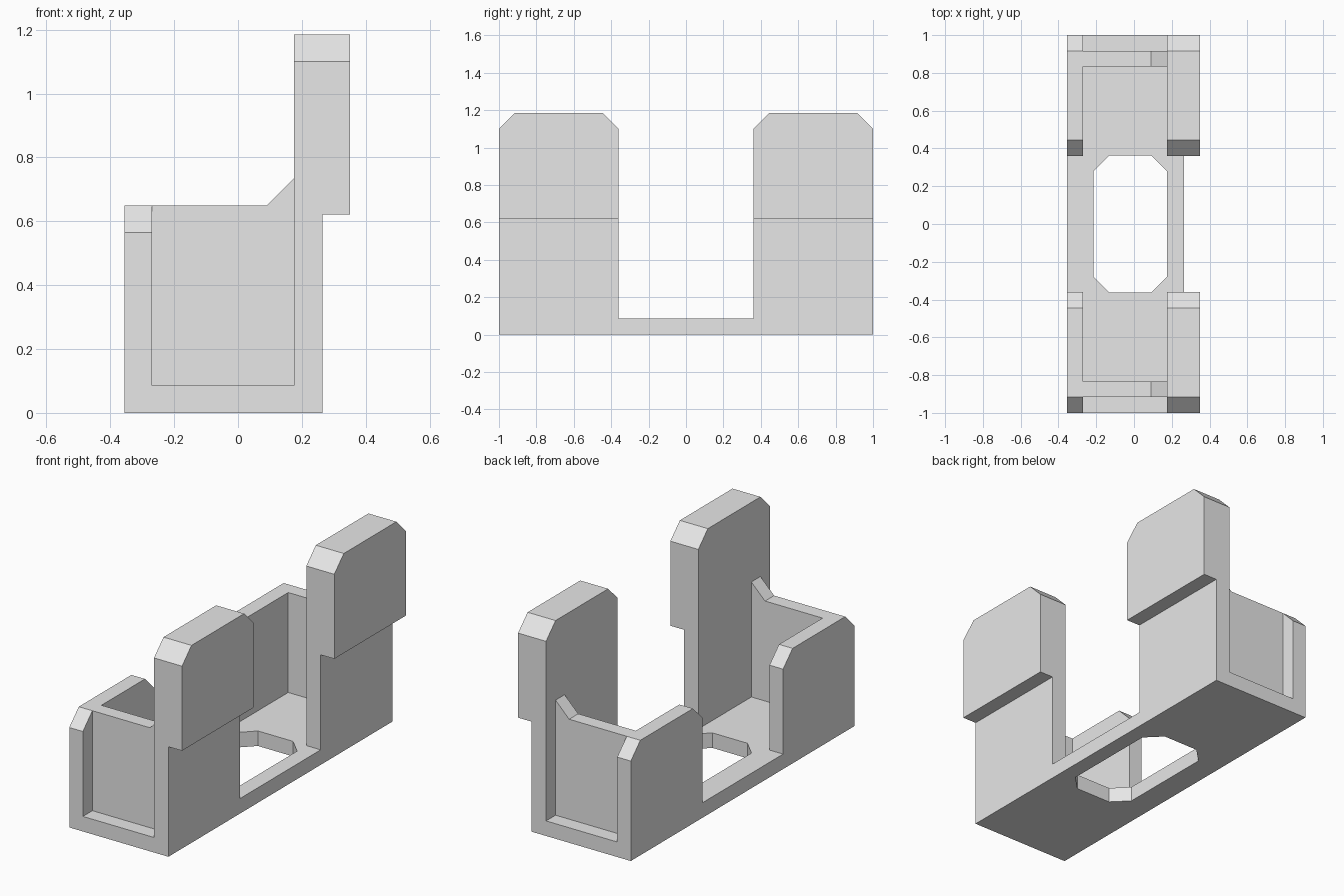
import bpy
import bmesh

if "Cube" in bpy.data.objects:
    bpy.data.objects.remove(bpy.data.objects["Cube"], do_unlink=True)

T = 0.085                      # sheet thickness, also the chamfer size
LEFT, RIGHT = -0.355, 0.265    # outer faces of the body
INNER_L, INNER_R = LEFT + T, 0.175
GAP, END = 0.36, 1.0           # inner and outer ends of the walls along y

grey = bpy.data.materials.new("light grey")
grey.use_nodes = True
colour = (0.8, 0.8, 0.8, 1)
grey.diffuse_color = colour
grey.node_tree.nodes["Principled BSDF"].inputs["Base Color"].default_value = colour


def prism(name, outline, axis, start, stop, chamfer_top=False):
    """Extrude a 2D outline along y (outline in x, z) or z (outline in x, y)."""
    bm = bmesh.new()
    verts = [bm.verts.new((a, start, b) if axis == "y" else (a, b, start)) for a, b in outline]
    face = bm.faces.new(verts)
    result = bmesh.ops.extrude_face_region(bm, geom=[face])
    moved = [v for v in result["geom"] if isinstance(v, bmesh.types.BMVert)]
    d = stop - start
    bmesh.ops.translate(bm, verts=moved, vec=(0, d, 0) if axis == "y" else (0, 0, d))
    bmesh.ops.recalc_face_normals(bm, faces=bm.faces)
    if chamfer_top:
        # cut the two top corners that run across the wall
        top = max(v.co.z for v in bm.verts)
        edges = [e for e in bm.edges
                 if all(abs(v.co.z - top) < 1e-5 for v in e.verts)
                 and abs(e.verts[0].co.y - e.verts[1].co.y) < 1e-5]
        bmesh.ops.bevel(bm, geom=edges, offset=T, offset_type="OFFSET",
                        segments=1, affect="EDGES")
    mesh = bpy.data.meshes.new(name)
    bm.to_mesh(mesh)
    bm.free()
    mesh.materials.append(grey)
    obj = bpy.data.objects.new(name, mesh)
    bpy.context.collection.objects.link(obj)
    return obj


def mirror_y(obj):
    mod = obj.modifiers.new("front and back", "MIRROR")
    mod.use_axis = (False, True, False)
    mod.use_mirror_merge = False


def rect(x0, x1, z0, z1):
    return [(x0, z0), (x1, z0), (x1, z1), (x0, z1)]


# Base plate with a chamfered opening
base = prism("base_plate", rect(LEFT, RIGHT, -END, END), "z", 0, T)
hx0, hx1, hy = -0.215, INNER_R, GAP + 0.003
opening = [(hx0 + T, -hy), (hx1 - T, -hy), (hx1, -hy + T), (hx1, hy - T),
           (hx1 - T, hy), (hx0 + T, hy), (hx0, hy - T), (hx0, -hy + T)]
cutter = prism("opening_cutter", opening, "z", -T, 2 * T)
cutter.hide_render = True
cutter.hide_viewport = True
cutter.display_type = "WIRE"
cut = base.modifiers.new("opening", "BOOLEAN")
cut.operation = "DIFFERENCE"
cut.solver = "EXACT"
cut.object = cutter

# Low side walls
mirror_y(prism("low_walls", rect(LEFT, INNER_L, T, 0.65), "y", GAP, END, True))

# Tall side walls with an overhanging thick head
tall = [(INNER_R, T), (RIGHT, T), (RIGHT, 0.622), (0.35, 0.622), (0.35, 1.185), (INNER_R, 1.185)]
mirror_y(prism("tall_walls", tall, "y", GAP, END, True))

# Recessed end walls with a sloped gusset against the tall walls
end_wall = [(INNER_L, T), (INNER_R, T), (INNER_R, 0.65 + T), (INNER_R - T, 0.65), (INNER_L, 0.65)]
mirror_y(prism("end_walls", end_wall, "y", END - 2 * T + 0.004, END - T))
